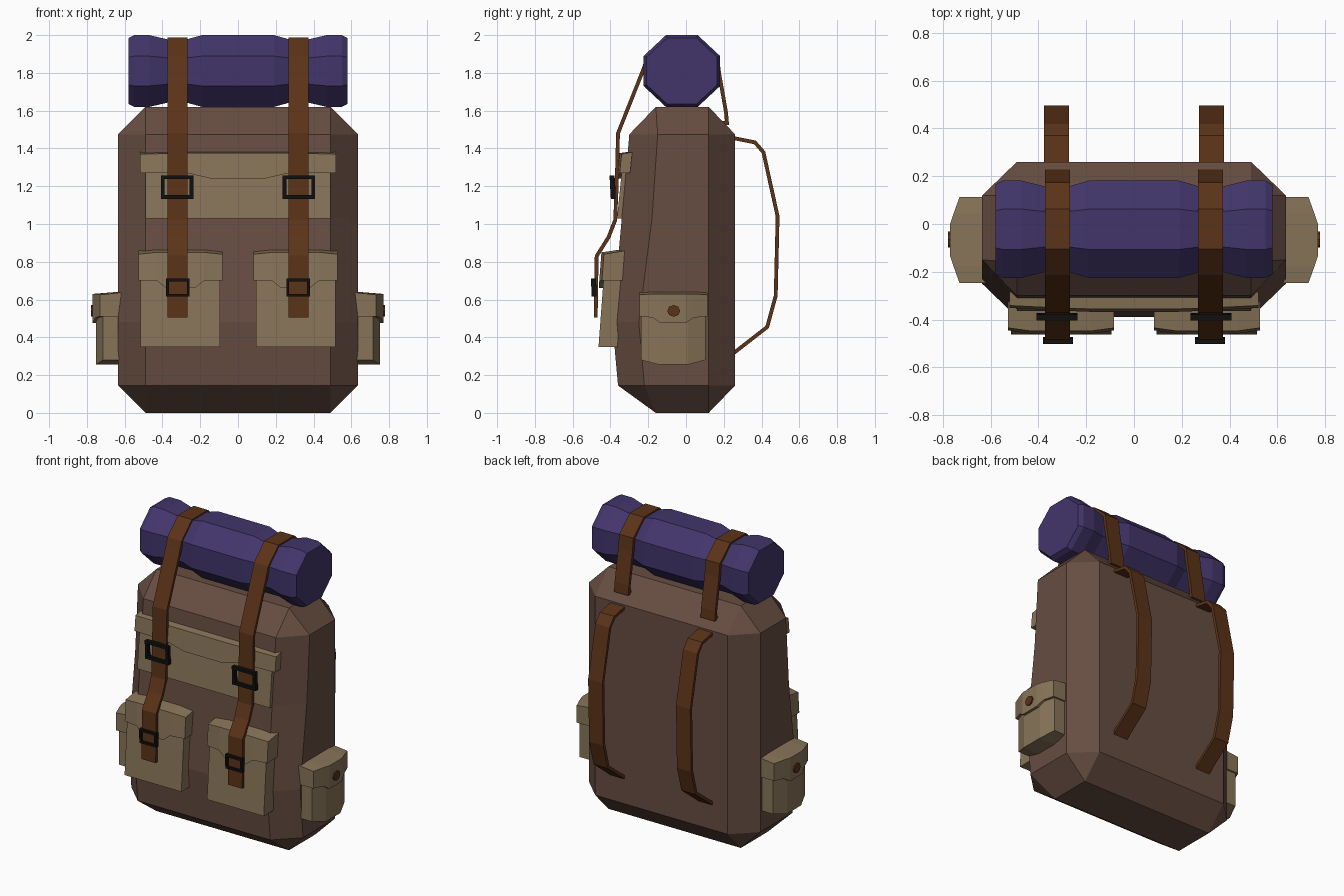
import bpy, bmesh, math
from mathutils import Vector

if "Cube" in bpy.data.objects:
    bpy.data.objects.remove(bpy.data.objects["Cube"])


def material(name, rgb):
    m = bpy.data.materials.new(name)
    m.diffuse_color = (*rgb, 1)
    m.use_nodes = True
    m.node_tree.nodes["Principled BSDF"].inputs["Base Color"].default_value = m.diffuse_color
    return m


BROWN = material("brown_canvas", (0.135, 0.075, 0.054))
TAN = material("tan_canvas", (0.245, 0.175, 0.098))
LEATHER = material("leather", (0.105, 0.033, 0.009))
PURPLE = material("purple_fabric", (0.054, 0.036, 0.145))
BLACK = material("black_metal", (0.005, 0.005, 0.005))


def loft(name, rings, mat, mirror=False, closed=False):
    """Skin a list of equal-length rings; cap the ends unless closed."""
    bm = bmesh.new()
    vs = [[bm.verts.new(p) for p in r] for r in rings]
    n = len(vs[0])
    pairs = list(zip(vs, vs[1:])) + ([(vs[-1], vs[0])] if closed else [])
    for a, b in pairs:
        for i in range(n):
            j = (i + 1) % n
            bm.faces.new((a[i], a[j], b[j], b[i]))
    if not closed:
        bm.faces.new(vs[0])
        bm.faces.new(vs[-1])
    bmesh.ops.remove_doubles(bm, verts=bm.verts, dist=0.0005)
    bmesh.ops.recalc_face_normals(bm, faces=bm.faces)
    me = bpy.data.meshes.new(name)
    bm.to_mesh(me)
    bm.free()
    me.materials.append(mat)
    ob = bpy.data.objects.new(name, me)
    bpy.context.collection.objects.link(ob)
    if mirror:
        ob.modifiers.new("mirror", "MIRROR").use_mirror_merge = False
    return ob


def strap(name, path, x, width, thick):
    """Flat band following a (y, z) path, mirrored to the other side."""
    pts = [Vector(p) for p in path]
    rings = []
    for i, p in enumerate(pts):
        a = (p - pts[i - 1]).normalized() if i else None
        b = (pts[i + 1] - p).normalized() if i < len(pts) - 1 else None
        t = ((a or b) + (b or a)).normalized()
        miter = 1 / max(0.6, t.dot(a or b))
        o = Vector((-t.y, t.x)) * thick / 2 * miter
        q, r = p + o, p - o
        rings.append([(x - width / 2, *q), (x + width / 2, *q),
                      (x + width / 2, *r), (x - width / 2, *r)])
    return loft(name, rings, LEATHER, True)


def pouch(name, stations, place, rise=0.0, mirror=True):
    """Stations (u, depth, z bottom, z top) lofted sideways; rise lifts the back of the top."""
    rings = [[place(u, 0, zb), place(u, d, zb), place(u, d, zt), place(u, 0, zt + rise)]
             for u, d, zb, zt in stations]
    return loft(name, rings, TAN, mirror)


def buckle(name, x, y, z, w, h, bar, tilt):
    """Rectangular frame with a square bar."""
    rings = []
    for sx, sz in ((-1, -1), (1, -1), (1, 1), (-1, 1)):
        rings.append([(x + sx * (w / 2 - i), y + sz * tilt + dy, z + sz * (h / 2 - i))
                      for i, dy in ((0, -.013), (bar, -.013), (bar, .013), (0, .013))])
    return loft(name, rings, BLACK, True, closed=True)


# Main bag: chamfered box, front swelling towards the bottom
def bag_ring(z, front, side):
    return [(.49, .26, z), (.635, .12, z), (.635, side, z), (.49, front, z),
            (-.49, front, z), (-.635, side, z), (-.635, .12, z), (-.49, .26, z)]


def bag_cap(z):
    a, b, c, d = (.49, .12, z), (.49, -.16, z), (-.49, -.16, z), (-.49, .12, z)
    return [a, a, b, b, c, c, d, d]


loft("bag_body", [bag_cap(0), bag_ring(.145, -.36, -.22), bag_ring(.48, -.39, -.25),
                  bag_ring(1.03, -.34, -.18), bag_ring(1.475, -.30, -.15), bag_cap(1.62)], BROWN)

# Bedroll: octagonal, pinched beneath the straps
half = [(.58, .175), (.55, .19), (.47, .19), (.375, .168), (.27, .168), (.19, .19)]
profile = [(-x, r) for x, r in half] + half[::-1]
rings = []
for x, r in profile:
    k = r / math.cos(math.pi / 8)
    rings.append([(x, -.022 + 1.07 * k * math.cos((i + .5) * math.pi / 4),
                   1.81 + k * math.sin((i + .5) * math.pi / 4)) for i in range(8)])
loft("bedroll", rings, PURPLE)

# Long front straps over the bedroll, and shoulder straps
strap("front_strap", [(.185, 1.535), (.217, 1.535), (.212, 1.59), (.175, 1.80), (.165, 1.885),
                      (.06, 1.978), (-.10, 1.978), (-.205, 1.88), (-.225, 1.82), (-.36, 1.48),
                      (-.367, 1.2), (-.375, 1.02), (-.41, .93), (-.473, .83), (-.478, .505)],
      .32, .105, .02)
strap("shoulder_strap", [(.25, 1.455), (.365, 1.432), (.41, 1.38), (.485, 1.04),
                         (.475, .62), (.43, .455), (.25, .315)], .325, .105, .02)


# Wide upper pocket and its flap
def upper(u, d, z):
    return (u, -.285 - d - (1.38 - z) * .10, z)


pouch("upper_pocket", [(-.49, .045, 1.03, 1.35), (.49, .045, 1.03, 1.35)], upper, mirror=False)
flap = [(-.52, .055, 1.27, 1.37), (-.27, .068, 1.27, 1.375), (-.14, .07, 1.24, 1.375)]
pouch("upper_flap", flap + [(-u, d, b, t) for u, d, b, t in flap[::-1]], upper, .01, False)


# Two lower front pockets with flaps
def lower(u, d, z):
    return (.305 + u, -.325 - d - (.86 - z) * .075, z)


pouch("lower_pocket", [(-.21, .10, .35, .82), (.21, .10, .35, .82)], lower)
flap = [(-.222, .108, .70, .84), (-.125, .122, .70, .85), (-.075, .122, .66, .85)]
pouch("lower_flap", flap + [(-u, d, b, t) for u, d, b, t in flap[::-1]], lower, .018)


# Side pockets with bowed fronts, flaps and buttons
def side(u, d, z):
    return (.62 + d, u - .067, z)


body = [(-.17, .095, .28, .62), (-.075, .132, .255, .62)]
pouch("side_pocket", body + [(-u, d, b, t) for u, d, b, t in body[::-1]], side)
flap = [(-.18, .11, .51, .625), (-.11, .135, .505, .63), (-.065, .15, .475, .63)]
pouch("side_flap", flap + [(-u, d, b, t) for u, d, b, t in flap[::-1]], side, .012)
loft("side_button", [[(x, -.065 + .034 * math.cos(i * math.pi / 4),
                       .54 + .031 * math.sin(i * math.pi / 4)) for i in range(8)]
                     for x in (.755, .779)], LEATHER, True)

# Strap buckles
buckle("upper_buckle", .322, -.388, 1.195, .172, .125, .02, -.003)
buckle("lower_buckle", .318, -.488, .663, .125, .095, .015, -.002)
